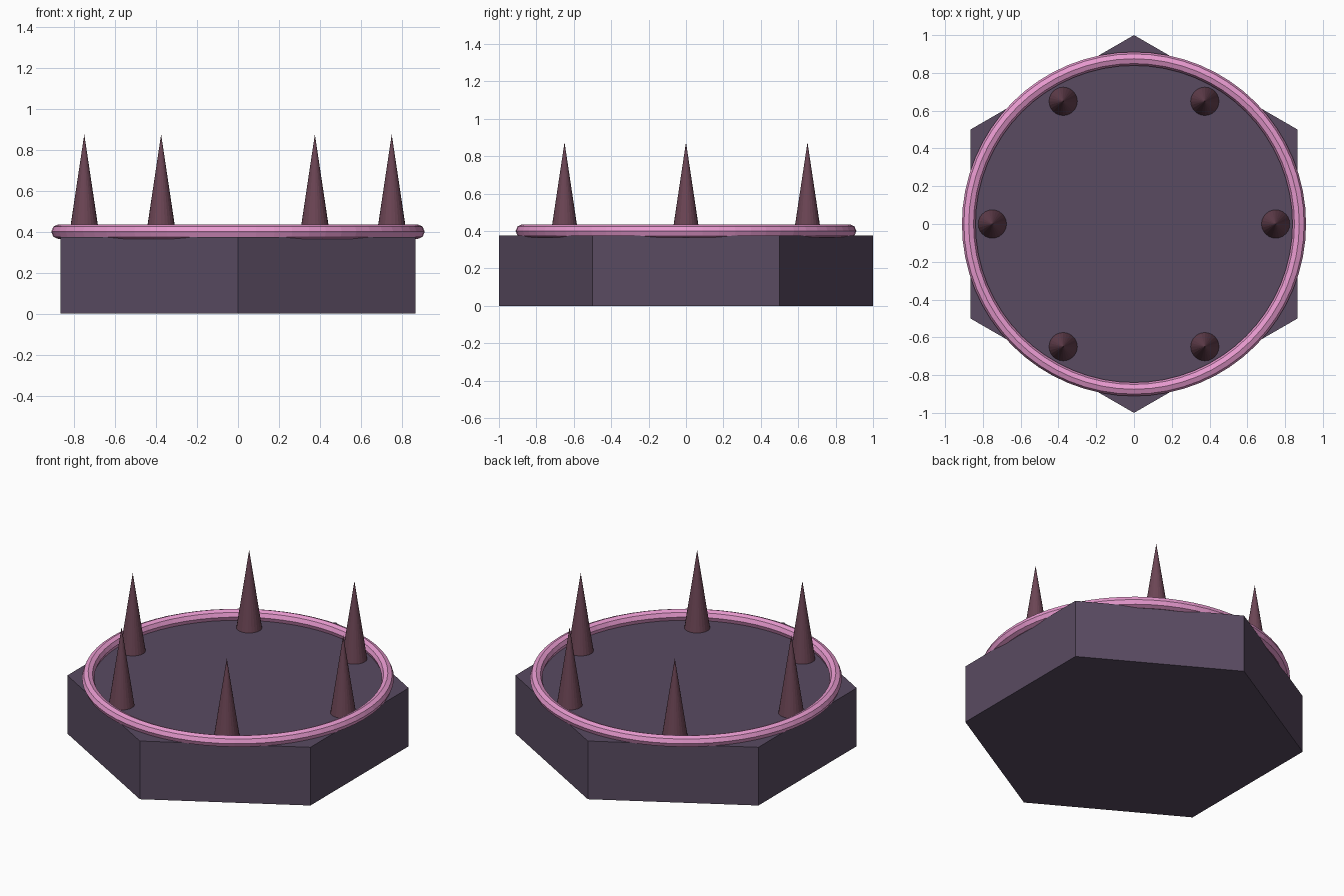
import bpy
from math import pi, cos, sin

if "Cube" in bpy.data.objects:
    bpy.data.objects.remove(bpy.data.objects["Cube"], do_unlink=True)

DECK = 0.375          # top of the base
SPIKE_HEIGHT = 0.5


def material(name, rgb):
    mat = bpy.data.materials.new(name)
    mat.use_nodes = True
    colour = (*rgb, 1)
    mat.diffuse_color = colour
    mat.node_tree.nodes["Principled BSDF"].inputs["Base Color"].default_value = colour
    return mat


def finish(name, mat, smooth_angle=None):
    obj = bpy.context.object
    obj.name = obj.data.name = name
    obj.data.materials.append(mat)
    if smooth_angle:
        bpy.ops.object.shade_smooth_by_angle(angle=smooth_angle)
    return obj


purple = material("dark purple", (0.10, 0.07, 0.12))
pink = material("pink", (0.80, 0.32, 0.62))
maroon = material("dull maroon", (0.15, 0.06, 0.09))

# Hexagonal base with corners at the front and back
bpy.ops.mesh.primitive_cylinder_add(vertices=6, radius=1, depth=DECK,
                                    location=(0, 0, DECK / 2))
finish("hexagon_base", purple)

# Ring lying on the deck
bpy.ops.mesh.primitive_torus_add(major_radius=0.875, minor_radius=0.036,
                                 major_segments=64, minor_segments=8,
                                 location=(0, 0, 0.4))
finish("rim_ring", pink)

# Six spikes standing inside the ring
for i in range(6):
    angle = i * pi / 3
    bpy.ops.mesh.primitive_cone_add(
        vertices=24, radius1=0.075, radius2=0, depth=SPIKE_HEIGHT,
        location=(0.75 * cos(angle), 0.75 * sin(angle), DECK + SPIKE_HEIGHT / 2))
    finish(f"spike_{i + 1}", maroon)
